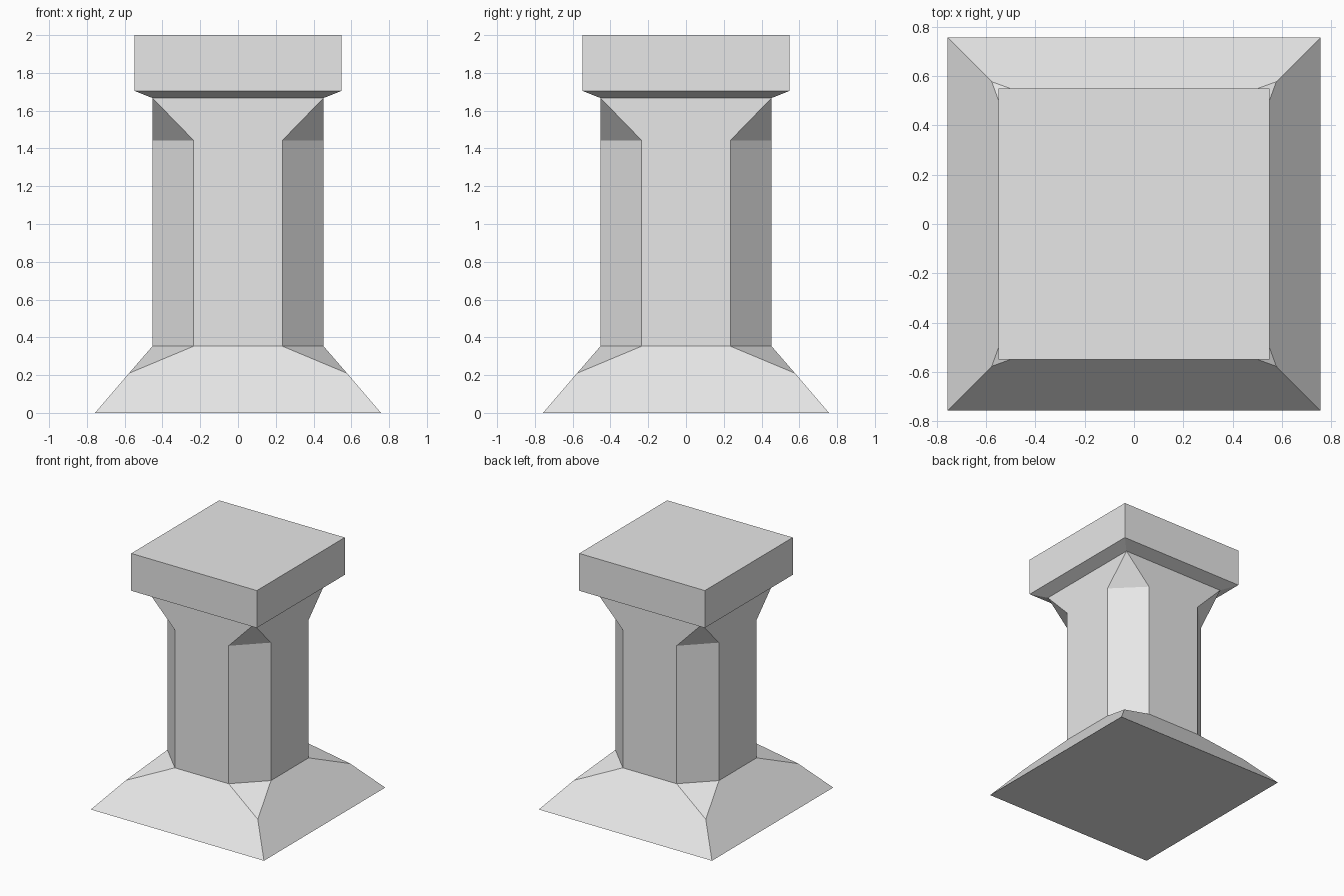
import bpy
import bmesh
from math import pi
from mathutils import Matrix, Vector

if "Cube" in bpy.data.objects:
    bpy.data.objects.remove(bpy.data.objects["Cube"], do_unlink=True)

stone = bpy.data.materials.new("grey stone")
stone.use_nodes = True
grey = (0.8, 0.8, 0.8, 1.0)
stone.diffuse_color = grey
stone.node_tree.nodes["Principled BSDF"].inputs["Base Color"].default_value = grey

# Half widths and heights
FOOT, SHAFT, FLAT, CAP = 0.757, 0.453, 0.235, 0.549
NOTCH = 0.577
Z_NOTCH, Z_SHAFT, Z_CHAMFER, Z_NECK, Z_CAP, Z_TOP = 0.21, 0.353, 1.443, 1.667, 1.705, 2.0


def four_sided(name, faces, lid=None):
    """Repeat one side's faces around z; lid = (half width, z, up) closes an end."""
    bm = bmesh.new()
    for k in range(4):
        turn = Matrix.Rotation(k * pi / 2, 3, "Z")
        for face in faces:
            bm.faces.new([bm.verts.new(turn @ Vector(p)) for p in face])
    if lid:
        h, z, up = lid
        ring = [(-h, -h, z), (h, -h, z), (h, h, z), (-h, h, z)]
        bm.faces.new([bm.verts.new(p) for p in (ring if up else ring[::-1])])
    bmesh.ops.remove_doubles(bm, verts=bm.verts, dist=0.0001)
    mesh = bpy.data.meshes.new(name)
    bm.to_mesh(mesh)
    bm.free()
    mesh.materials.append(stone)
    obj = bpy.data.objects.new(name, mesh)
    bpy.context.collection.objects.link(obj)
    return obj


def band(h0, z0, h1, z1):
    """Front face of a square band between two heights."""
    return [(-h0, -h0, z0), (h0, -h0, z0), (h1, -h1, z1), (-h1, -h1, z1)]


# Sloped foot with clipped upper corners
four_sided("foot", [
    [(-FOOT, -FOOT, 0), (FOOT, -FOOT, 0), (NOTCH, -NOTCH, Z_NOTCH),
     (FLAT, -SHAFT, Z_SHAFT), (-FLAT, -SHAFT, Z_SHAFT), (-NOTCH, -NOTCH, Z_NOTCH)],
    [(NOTCH, -NOTCH, Z_NOTCH), (SHAFT, -FLAT, Z_SHAFT), (FLAT, -SHAFT, Z_SHAFT)],
], lid=(FOOT, 0, False))

# Chamfered shaft that flares back to a square neck
four_sided("shaft", [
    [(-FLAT, -SHAFT, Z_SHAFT), (FLAT, -SHAFT, Z_SHAFT), (FLAT, -SHAFT, Z_CHAMFER),
     (SHAFT, -SHAFT, Z_NECK), (-SHAFT, -SHAFT, Z_NECK), (-FLAT, -SHAFT, Z_CHAMFER)],
    [(FLAT, -SHAFT, Z_SHAFT), (SHAFT, -FLAT, Z_SHAFT),
     (SHAFT, -FLAT, Z_CHAMFER), (FLAT, -SHAFT, Z_CHAMFER)],
    [(FLAT, -SHAFT, Z_CHAMFER), (SHAFT, -FLAT, Z_CHAMFER), (SHAFT, -SHAFT, Z_NECK)],
])

# Square cap slab with a sloped underside
four_sided("cap", [
    band(SHAFT, Z_NECK, CAP, Z_CAP),
    band(CAP, Z_CAP, CAP, Z_TOP),
], lid=(CAP, Z_TOP, True))
